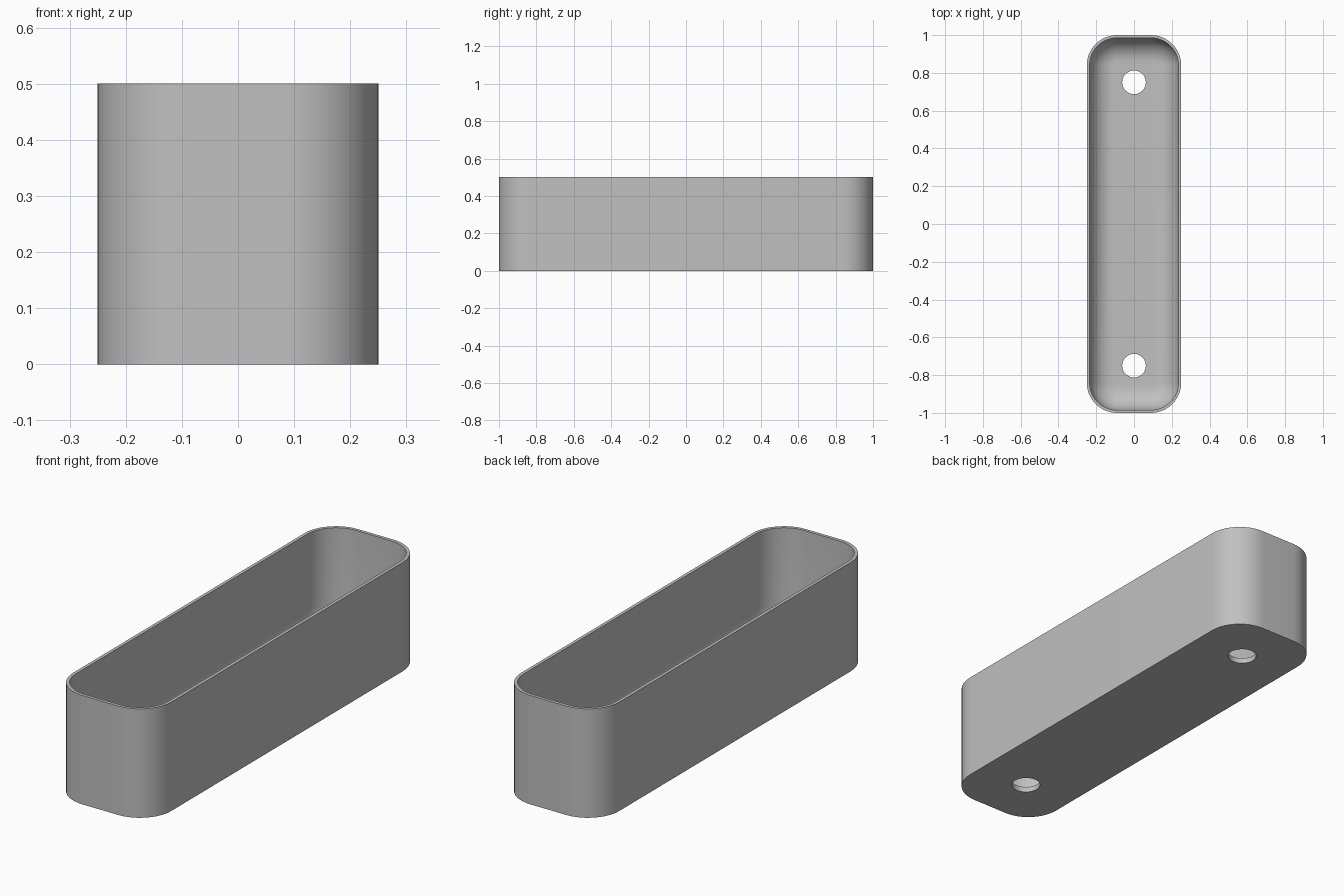
import bpy
import bmesh
import math

if "Cube" in bpy.data.objects:
    bpy.data.objects.remove(bpy.data.objects["Cube"], do_unlink=True)

HALF_X, HALF_Y, HEIGHT = 0.25, 1.0, 0.5
CORNER, WALL, FLOOR, FILLET = 0.16, 0.015, 0.025, 0.125
HOLE_Y, HOLE_R = 0.75, 0.0625
CORNER_STEPS, FILLET_STEPS, HOLE_SIDES = 12, 10, 40

bm = bmesh.new()


def rounded_ring(inset, z):
    """Rounded rectangle of vertices, moved inwards by inset."""
    r = CORNER - inset
    ring = []
    for q, (sx, sy) in enumerate([(1, 1), (-1, 1), (-1, -1), (1, -1)]):
        for i in range(CORNER_STEPS + 1):
            a = math.pi / 2 * (q + i / CORNER_STEPS)
            ring.append(bm.verts.new((sx * (HALF_X - CORNER) + r * math.cos(a),
                                      sy * (HALF_Y - CORNER) + r * math.sin(a), z)))
    return ring


def circle_ring(y, z):
    steps = [2 * math.pi * i / HOLE_SIDES for i in range(HOLE_SIDES)]
    return [bm.verts.new((HOLE_R * math.cos(a), y + HOLE_R * math.sin(a), z)) for a in steps]


def bridge(a, b):
    for i in range(len(a)):
        j = (i + 1) % len(a)
        bm.faces.new((a[i], a[j], b[j], b[i]))


def fill_with_holes(rings, up):
    edges = []
    for ring in rings:
        for i, v in enumerate(ring):
            w = ring[(i + 1) % len(ring)]
            edges.append(bm.edges.get((v, w)) or bm.edges.new((v, w)))
    bmesh.ops.triangle_fill(bm, edges=edges, use_beauty=True, normal=(0, 0, up))


# Outer wall, rim, inner wall and rounded inner bottom edge
rings = [rounded_ring(0, 0), rounded_ring(0, HEIGHT), rounded_ring(WALL, HEIGHT)]
for k in range(FILLET_STEPS + 1):
    a = math.pi / 2 * k / FILLET_STEPS
    rings.append(rounded_ring(WALL + FILLET * (1 - math.cos(a)),
                              FLOOR + FILLET * (1 - math.sin(a))))
for lower, upper in zip(rings, rings[1:]):
    bridge(lower, upper)

# Two drain holes through the floor
under = [circle_ring(s * HOLE_Y, 0) for s in (-1, 1)]
above = [circle_ring(s * HOLE_Y, FLOOR) for s in (-1, 1)]
for u, t in zip(under, above):
    bridge(u, t)

# Underside and inner floor
fill_with_holes([rings[0]] + under, -1)
fill_with_holes([rings[-1]] + above, 1)
bmesh.ops.recalc_face_normals(bm, faces=bm.faces[:])

mesh = bpy.data.meshes.new("planter_box")
bm.to_mesh(mesh)
bm.free()
box = bpy.data.objects.new("planter_box", mesh)
bpy.context.collection.objects.link(box)

# Plain grey material
grey = bpy.data.materials.new("plain_grey")
grey.use_nodes = True
colour = (0.53, 0.53, 0.53, 1)
grey.diffuse_color = colour
grey.node_tree.nodes["Principled BSDF"].inputs["Base Color"].default_value = colour
mesh.materials.append(grey)

# Smooth curves with crisp rims
bpy.ops.object.select_all(action="DESELECT")
box.select_set(True)
bpy.context.view_layer.objects.active = box
bpy.ops.object.shade_smooth_by_angle(angle=math.radians(35))
